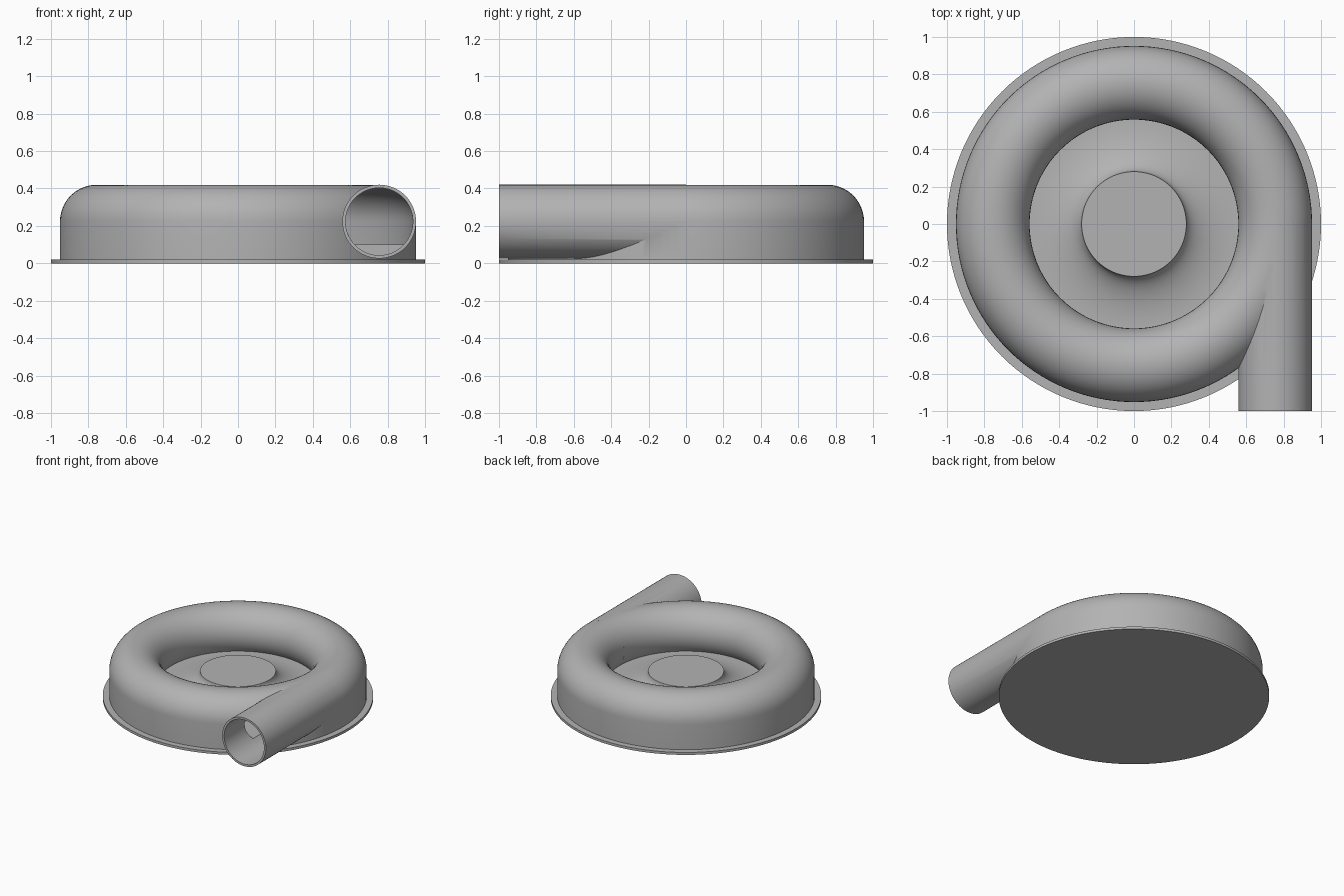
import bpy
import bmesh
from math import sin, cos, pi, asin, radians
from mathutils import Matrix

if "Cube" in bpy.data.objects:
    bpy.data.objects.remove(bpy.data.objects["Cube"], do_unlink=True)

RING, MID_Z, TUBE, BORE = 0.755, 0.223, 0.197, 0.18
FLOOR, HUB_R, HUB_Z, EYE_R = 0.1, 0.28, 0.22, 0.56

grey = bpy.data.materials.new("casing grey")
grey.use_nodes = True
colour = (0.45, 0.45, 0.45, 1)
grey.diffuse_color = colour
grey.node_tree.nodes["Principled BSDF"].inputs["Base Color"].default_value = colour


def finish(name, bm):
    bmesh.ops.recalc_face_normals(bm, faces=bm.faces)
    mesh = bpy.data.meshes.new(name)
    bm.to_mesh(mesh)
    bm.free()
    mesh.materials.append(grey)
    obj = bpy.data.objects.new(name, mesh)
    bpy.context.collection.objects.link(obj)
    return obj


def revolve(name, profile, closed, steps=128):
    bm = bmesh.new()
    verts = [bm.verts.new((r, 0, z)) for r, z in profile]
    pairs = list(zip(verts, verts[1:]))
    if closed:
        pairs.append((verts[-1], verts[0]))
    edges = [bm.edges.new(p) for p in pairs]
    bmesh.ops.spin(bm, geom=verts + edges, axis=(0, 0, 1), cent=(0, 0, 0),
                   angle=2 * pi, steps=steps, use_merge=True)
    bmesh.ops.remove_doubles(bm, verts=bm.verts, dist=1e-5)
    return finish(name, bm)


def pipe(name, radius, y0, y1):
    bm = bmesh.new()
    place = Matrix.Translation((RING, (y0 + y1) / 2, MID_Z)) @ Matrix.Rotation(pi / 2, 4, 'X')
    bmesh.ops.create_cone(bm, cap_ends=True, segments=64, radius1=radius,
                          radius2=radius, depth=y1 - y0, matrix=place)
    return finish(name, bm)


def tube_arc(radius, steps=28):
    # From the outer side, over the top, round to the floor on the inner side
    end = pi + asin((MID_Z - FLOOR) / radius)
    return [(RING + radius * cos(end * i / steps), MID_Z + radius * sin(end * i / steps))
            for i in range(steps + 1)]


def combine(target, tool, operation):
    mod = target.modifiers.new(tool.name, 'BOOLEAN')
    mod.object, mod.operation, mod.solver = tool, operation, 'EXACT'
    bpy.context.view_layer.objects.active = target
    bpy.ops.object.modifier_apply(modifier=mod.name)
    bpy.data.objects.remove(tool, do_unlink=True)


# Flange, ring-shaped casing and flared hub as one turned body
flare = [(EYE_R - (EYE_R - HUB_R) * sin(a), HUB_Z - (HUB_Z - FLOOR) * cos(a))
         for a in (pi / 2 * i / 14 for i in range(15))]
profile = [(0, 0), (1, 0), (1, 0.02), (RING + TUBE, 0.02)]
profile += tube_arc(TUBE) + flare + [(0, HUB_Z)]
casing = revolve("spiral_casing", profile, False)

# Outlet pipe, then the hollow channel and its bore
combine(casing, pipe("outlet_pipe", TUBE, -1, 0), 'UNION')
channel = [(RING + BORE, FLOOR)] + tube_arc(BORE)
combine(casing, revolve("channel_cutter", channel, True), 'DIFFERENCE')
combine(casing, pipe("bore_cutter", BORE, -1.1, 0), 'DIFFERENCE')

bpy.ops.object.select_all(action='DESELECT')
casing.select_set(True)
bpy.context.view_layer.objects.active = casing
bpy.ops.object.shade_smooth_by_angle(angle=radians(30))
